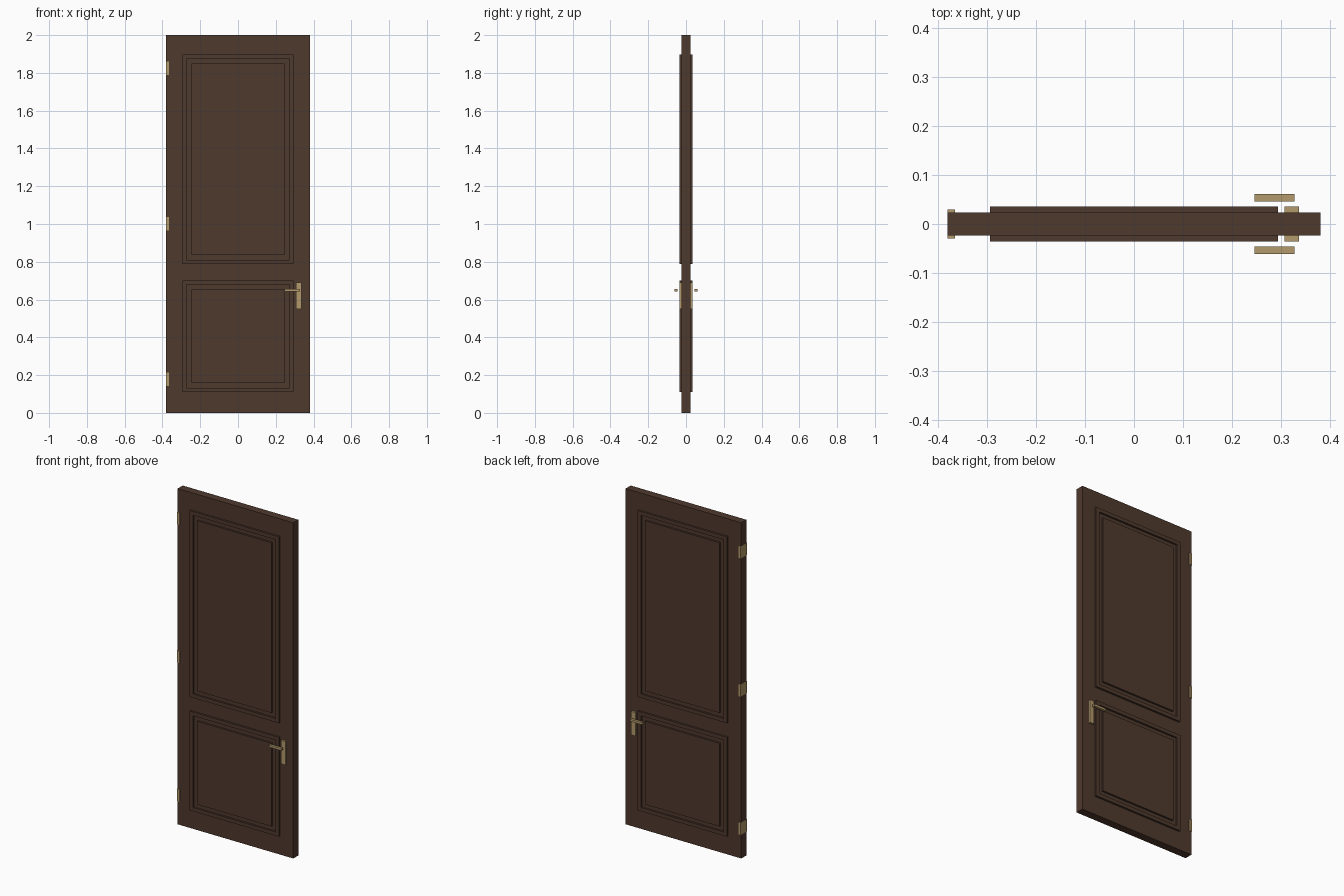
import bpy
import bmesh
from mathutils import Vector

cube = bpy.data.objects.get("Cube")
if cube:
    bpy.data.objects.remove(cube, do_unlink=True)


def material(name, rgb):
    mat = bpy.data.materials.new(name)
    mat.use_nodes = True
    mat.diffuse_color = (*rgb, 1)
    mat.node_tree.nodes["Principled BSDF"].inputs["Base Color"].default_value = (*rgb, 1)
    return mat


wood = material("dark_wood", (0.078, 0.041, 0.027))
brass = material("aged_brass", (0.45, 0.32, 0.15))


def box(name, low, high, mat, detail=None):
    """Box between two corners, with an optional bmesh detailing step."""
    low, high = Vector(low), Vector(high)
    bm = bmesh.new()
    bmesh.ops.create_cube(bm, size=1)
    bmesh.ops.scale(bm, vec=high - low, verts=bm.verts)
    bmesh.ops.translate(bm, vec=(low + high) / 2, verts=bm.verts)
    bm.normal_update()
    if detail:
        detail(bm)
    mesh = bpy.data.meshes.new(name)
    bm.to_mesh(mesh)
    bm.free()
    mesh.materials.append(mat)
    obj = bpy.data.objects.new(name, mesh)
    bpy.context.collection.objects.link(obj)
    return obj


def cut_groove(bm):
    """Frame border, sunken groove and raised field on front and back."""
    faces = [f for f in bm.faces if abs(f.normal.y) > 0.9]
    for thickness, depth in ((0.022, 0), (0, -0.011), (0.026, 0), (0, 0.011)):
        bmesh.ops.inset_individual(bm, faces=faces, thickness=thickness,
                                   depth=depth, use_even_offset=True)


# Door leaf
box("door_slab", (-0.381, -0.024, 0), (0.381, 0.024, 2), wood)

# Moulded panels, showing on both sides
for name, bottom, top in (("upper_panel", 0.787, 1.897), ("lower_panel", 0.111, 0.702)):
    box(name, (-0.294, -0.0355, bottom), (0.294, 0.0355, top), wood, cut_groove)

# Hinges wrapped around the hanging edge
for name, z in (("lower_hinge", 0.178), ("middle_hinge", 1.002), ("upper_hinge", 1.825)):
    box(name, (-0.3815, -0.0295, z - 0.036), (-0.366, 0.0295, z + 0.036), brass)

# Handle plates and levers on both sides
for side, s in (("front", -1), ("back", 1)):
    ys = sorted((s * 0.02, s * 0.0355))
    box(side + "_handle_plate", (0.308, ys[0], 0.549), (0.337, ys[1], 0.689), brass)
    ys = sorted((s * 0.046, s * 0.061))
    box(side + "_handle_lever", (0.246, ys[0], 0.642), (0.328, ys[1], 0.655), brass)
